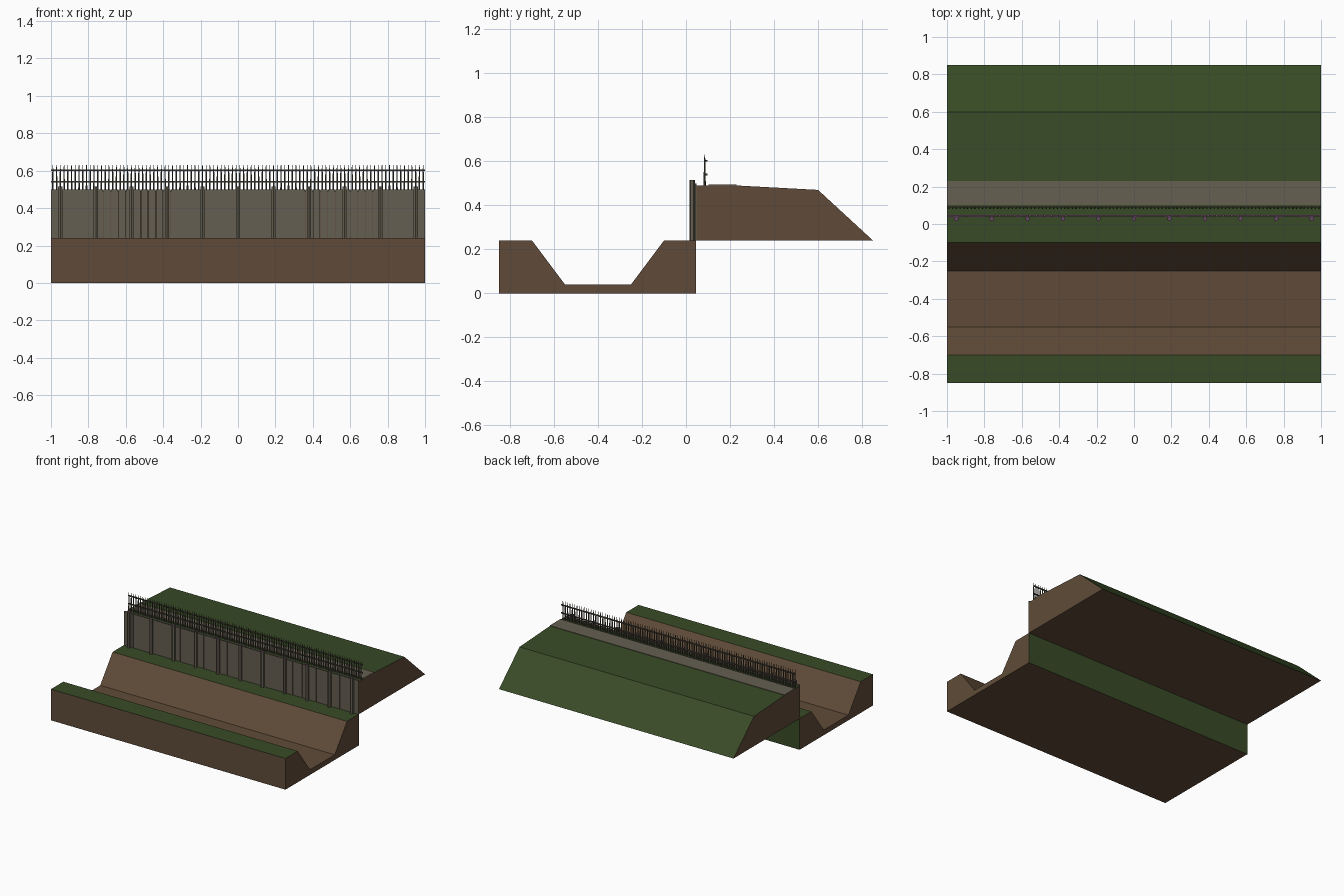
import bpy, bmesh, math, random
from mathutils import Matrix

random.seed(4)
if "Cube" in bpy.data.objects:
    bpy.data.objects.remove(bpy.data.objects["Cube"])


def material(name, r, g, b):
    col = [((c / 255 + 0.055) / 1.055) ** 2.4 for c in (r, g, b)] + [1]
    m = bpy.data.materials.new(name)
    m.use_nodes = True
    m.diffuse_color = col
    m.node_tree.nodes["Principled BSDF"].inputs["Base Color"].default_value = col
    return m


earth = material("brown earth", 96, 75, 56)
grass = material("dark grass", 56, 75, 38)
wood = material("weathered wood", 101, 95, 81)
stake_wood = material("dark stake wood", 78, 74, 62)
end_grain = material("purple end grain", 105, 72, 100)


def finish(name, bm, mats, rule=None):
    bmesh.ops.recalc_face_normals(bm, faces=bm.faces)
    if rule:
        for f in bm.faces:
            f.material_index = int(rule(f.normal, f.calc_center_median()))
    me = bpy.data.meshes.new(name)
    bm.to_mesh(me)
    bm.free()
    for m in mats:
        me.materials.append(m)
    ob = bpy.data.objects.new(name, me)
    bpy.context.collection.objects.link(ob)
    return ob


def extrude_profile(name, pts, mats, rule=None):
    """Sweep a y-z profile along the full length of x."""
    bm = bmesh.new()
    face = bm.faces.new([bm.verts.new((-1, y, z)) for y, z in pts])
    new = bmesh.ops.extrude_face_region(bm, geom=[face])["geom"]
    bmesh.ops.translate(bm, vec=(2, 0, 0),
                        verts=[v for v in new if isinstance(v, bmesh.types.BMVert)])
    return finish(name, bm, mats, rule)


def add_box(bm, x0, x1, y0, y1, z0, z1):
    mat = Matrix.Translation(((x0 + x1) / 2, (y0 + y1) / 2, (z0 + z1) / 2))
    bmesh.ops.create_cube(bm, size=1, matrix=mat @ Matrix.Diagonal((x1 - x0, y1 - y0, z1 - z0, 1)))


def add_post(bm, x, y, z0, z1, r0, r1, sides):
    bmesh.ops.create_cone(bm, cap_ends=True, segments=sides, radius1=r0, radius2=r1,
                          depth=z1 - z0, matrix=Matrix.Translation((x, y, (z0 + z1) / 2)))


# Ditch block: grass on the banks and back, bare earth elsewhere
extrude_profile("ditch",
                [(-.85, 0), (-.85, .24), (-.70, .24), (-.55, .04), (-.25, .04),
                 (-.10, .24), (.045, .24), (.045, 0)], [earth, grass],
                lambda n, c: (n.z > .9 and c.z > .2) or n.y > .9)

# Rampart: grass on the upward faces
extrude_profile("rampart",
                [(.047, .24), (.047, .489), (.23, .49), (.60, .47), (.85, .24)],
                [earth, grass], lambda n, c: n.z > .3)

# Walkway along the rampart top
extrude_profile("walkway", [(.102, .488), (.102, .495), (.23, .494), (.23, .488)], [wood])

is_top = lambda n, c: n.z > .9

# Revetment boards
bm = bmesh.new()
pitch = 2 / 50
for i in range(50):
    x = -1 + i * pitch
    add_box(bm, x + .0005, x + pitch - .0005, .038 + random.uniform(0, .003), .048, .24, .50)
finish("revetment_boards", bm, [wood, end_grain], is_top)

# Revetment posts
bm = bmesh.new()
for i in range(11):
    add_post(bm, (i - 5) * .19, .028, .24, .515, .013, .013, 6)
finish("revetment_posts", bm, [wood, end_grain], is_top)

# Pointed stakes of the parapet fence
bm = bmesh.new()
for i in range(100):
    x = -.99 + i * .02
    add_post(bm, x, .085, .485, .585, .005, .004, 6)
    add_post(bm, x, .085, .585, .63, .004, .0015, 6)
finish("fence_stakes", bm, [stake_wood])

# Fence rails
bm = bmesh.new()
for z in (.54, .602):
    add_box(bm, -1, 1, .089, .097, z - .004, z + .004)
finish("fence_rails", bm, [stake_wood])
